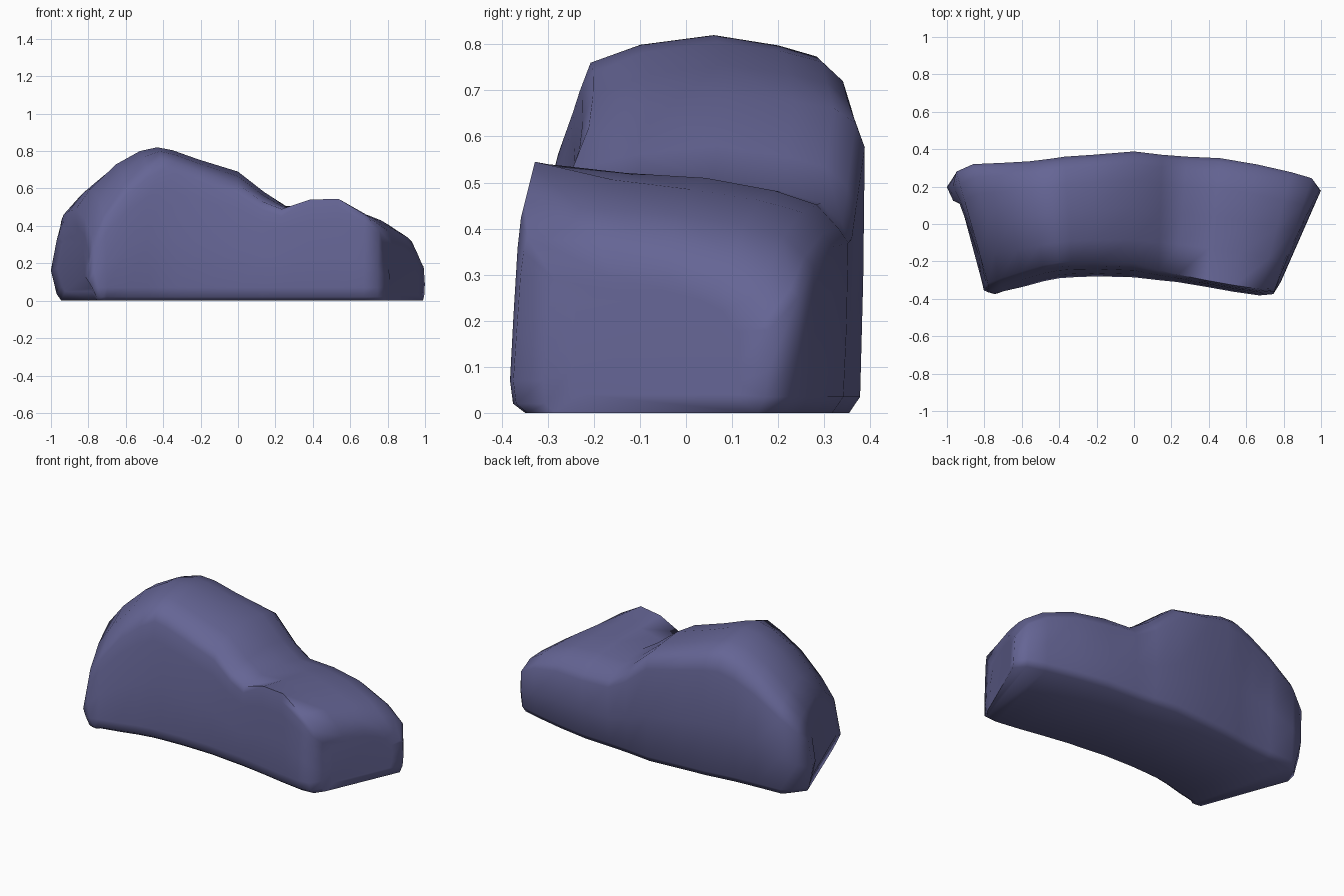
import bpy, bmesh
from mathutils import Vector

cube = bpy.data.objects.get("Cube")
if cube:
    bpy.data.objects.remove(cube, do_unlink=True)

# One flat slate colour
stone = bpy.data.materials.new("slate_blue")
stone.use_nodes = True
colour = (0.13, 0.13, 0.30, 1)
stone.diffuse_color = colour
stone.node_tree.nodes["Principled BSDF"].inputs["Base Color"].default_value = colour

# Slices along the curved rock: front x, front y, back x, back y,
# front / middle / back top heights, lean of the front wall
slices = [
    (-.80, -.365, -1.01, .20, .24, .40, .36, .08),
    (-.765, -.375, -.95, .28, .34, .49, .44, .09),
    (-.70, -.36, -.86, .32, .46, .60, .53, .10),
    (-.59, -.335, -.70, .327, .61, .73, .64, .12),
    (-.48, -.305, -.56, .335, .71, .80, .71, .13),
    (-.40, -.29, -.46, .347, .76, .82, .74, .13),
    (-.33, -.285, -.37, .36, .74, .805, .73, .13),
    (-.20, -.28, -.22, .37, .69, .755, .69, .12),
    (.00, -.285, .00, .388, .62, .69, .64, .11),
    (.13, -.30, .15, .37, .53, .58, .50, .08),
    (.23, -.31, .28, .36, .49, .505, .42, .06),
    (.38, -.335, .46, .352, .54, .51, .41, .05),
    (.53, -.362, .66, .318, .545, .485, .40, .05),
    (.67, -.382, .84, .277, .46, .43, .35, .05),
    (.745, -.375, .95, .245, .38, .365, .28, .05),
    (.785, -.31, 1.0, .18, .29, .30, .20, .05),
]


def section(fx, fy, bx, by, zf, zm, zb, lean):
    """Closed outline of one slice, from front foot over the top to back foot."""
    outline = [
        (.05, 0), (.01, .02), (0, .07), (lean * .22, zf * .45),
        (lean * .5, zf * .78), (lean * .72, zf * .92), (lean, zf),
        (.30, zf * .35 + zm * .65), (.55, zm), (.77, zm * .72 + zb * .28),
        (.90, zm * .42 + zb * .58), (.97, zb - .01), (1, zb * .9),
        (.995, zb * .45), (.985, .035), (.95, 0),
    ]
    front, back = Vector((fx, fy, 0)), Vector((bx, by, 0))
    return [front.lerp(back, u) + Vector((0, 0, z)) for u, z in outline]


def end_ring(ring, scale):
    """Shrunken copy of an end slice."""
    centre = sum(ring, Vector()) / len(ring)
    return [centre.lerp(p, scale) for p in ring]


rings = [section(*s) for s in slices]

# Lean the ends inwards towards the top, and undercut the right end
for ring, amount in ((rings[0], .2), (rings[-1], -.12)):
    for p in ring:
        p.x += amount * max(0, p.z - .12)
for ring in rings[:2]:
    for p in ring:
        p.x += max(0, .11 - p.z) * .5

# Close the ends with inset caps
rings.insert(0, end_ring(rings[0], .75))
rings.append(end_ring(rings[-1], .75))

# Skin the slices
bm = bmesh.new()
loops = [[bm.verts.new(p) for p in ring] for ring in rings]
for a, b in zip(loops, loops[1:]):
    n = len(a)
    for i in range(n):
        j = (i + 1) % n
        bm.faces.new((a[i], a[j], b[j], b[i]))
for loop in (loops[0], loops[-1]):
    bm.faces.new(loop)
bmesh.ops.recalc_face_normals(bm, faces=bm.faces)
mesh = bpy.data.meshes.new("rock")
bm.to_mesh(mesh)
bm.free()
mesh.materials.append(stone)
rock = bpy.data.objects.new("rock", mesh)
bpy.context.collection.objects.link(rock)

# Smooth shading, keeping only hard creases
bpy.context.view_layer.objects.active = rock
rock.select_set(True)
bpy.ops.object.shade_smooth_by_angle(angle=1.2)
